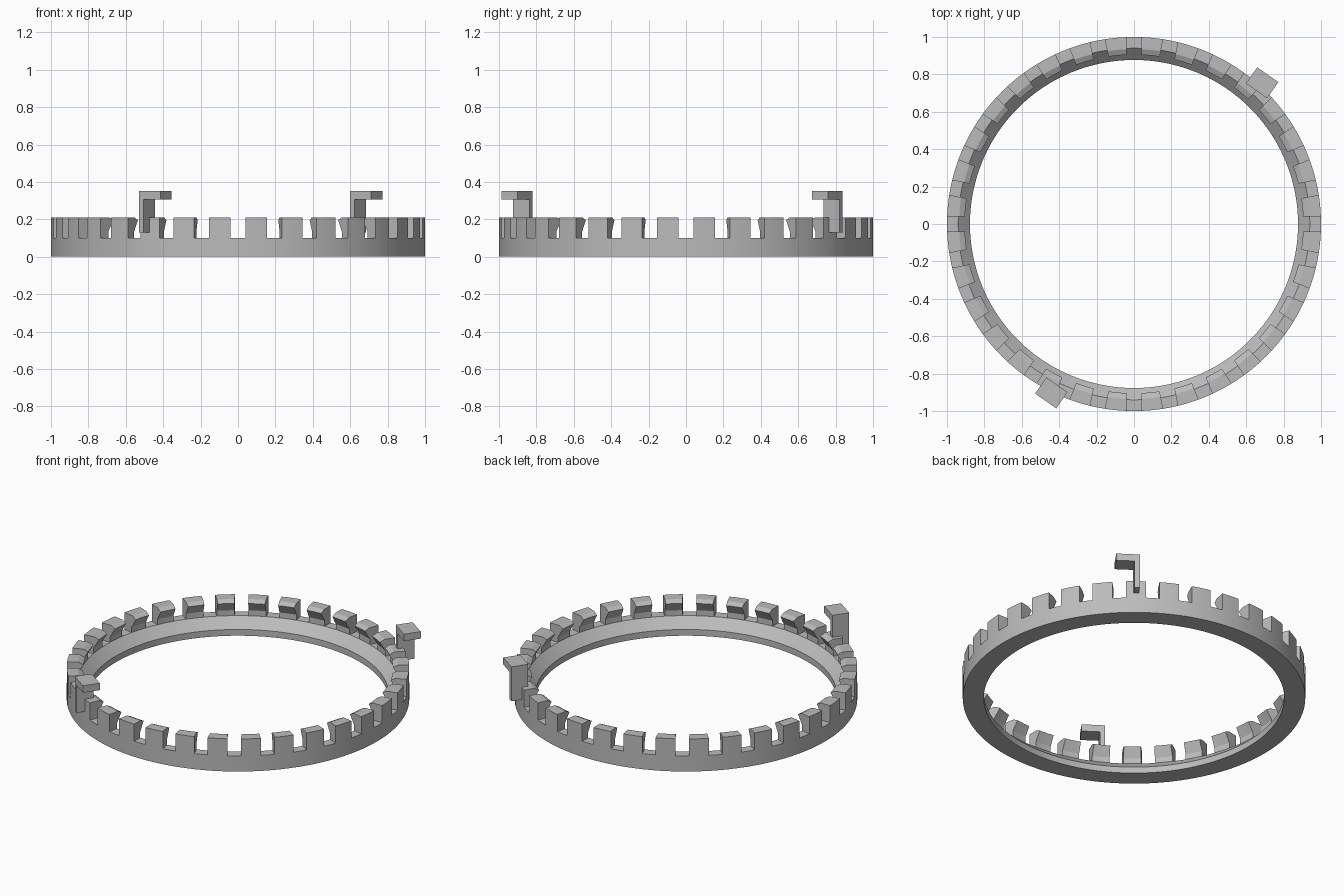
import bpy
import bmesh
from math import radians, tau, cos, sin
from mathutils import Matrix, Vector

cube = bpy.data.objects.get("Cube")
if cube:
    bpy.data.objects.remove(cube, do_unlink=True)

grey = bpy.data.materials.new("light_grey")
grey.use_nodes = True
colour = (0.5, 0.5, 0.5, 1)
grey.diffuse_color = colour
grey.node_tree.nodes["Principled BSDF"].inputs["Base Color"].default_value = colour


def make_object(name, bm):
    bmesh.ops.recalc_face_normals(bm, faces=bm.faces)
    mesh = bpy.data.meshes.new(name)
    bm.to_mesh(mesh)
    bm.free()
    mesh.materials.append(grey)
    obj = bpy.data.objects.new(name, mesh)
    bpy.context.collection.objects.link(obj)
    return obj


def add_box(bm, size, centre, turn):
    """Box sized and placed in a local frame, then moved by a matrix."""
    bmesh.ops.create_cube(bm, size=1, matrix=turn
                          @ Matrix.Translation(centre)
                          @ Matrix.Diagonal((*size, 1)))


# Ring: lathed section with a sloped inner lip and an undercut snap bead
SEGMENTS = 192
section = [(0.877, 0), (1, 0), (1, 0.21), (0.935, 0.21), (0.905, 0.195),
           (0.94, 0.135), (0.94, 0.1), (0.877, 0.04)]
bm = bmesh.new()
loops = []
for i in range(SEGMENTS):
    a = tau * i / SEGMENTS
    loops.append([bm.verts.new((r * cos(a), r * sin(a), z)) for r, z in section])
for i, loop in enumerate(loops):
    nxt = loops[(i + 1) % SEGMENTS]
    for j in range(len(section)):
        k = (j + 1) % len(section)
        bm.faces.new((loop[j], nxt[j], nxt[k], loop[k]))
ring = make_object("toothed_ring", bm)

# Slots between the teeth
TEETH = 32
bm = bmesh.new()
for i in range(TEETH):
    add_box(bm, (0.25, 0.08, 0.2), (0.96, 0, 0.2),
            Matrix.Rotation(tau * i / TEETH, 4, "Z"))
cutter = make_object("slot_cutter", bm)
cutter.hide_render = True

cut = ring.modifiers.new("slots", "BOOLEAN")
cut.operation = "DIFFERENCE"
cut.solver = "EXACT"
cut.object = cutter
bpy.ops.object.select_all(action="DESELECT")
bpy.context.view_layer.objects.active = ring
ring.select_set(True)
bpy.ops.object.modifier_apply(modifier=cut.name)
bpy.data.objects.remove(cutter, do_unlink=True)
bpy.ops.object.shade_smooth_by_angle(angle=radians(20))

# Two hooks: a thin upright against the rim with a flat arm on top
LENGTH, WIDTH, THICK = 0.138, 0.105, 0.03
for name, spot in (("front_hook", (-0.442, -0.903, 0)),
                   ("back_hook", (0.685, 0.755, 0))):
    place = Matrix.Translation(Vector(spot)) @ Matrix.Rotation(radians(-35), 4, "Z")
    bm = bmesh.new()
    add_box(bm, (LENGTH, WIDTH, 0.045), (0, 0, 0.3295), place)
    add_box(bm, (THICK, WIDTH, 0.18), ((THICK - LENGTH) / 2, 0, 0.22), place)
    make_object(name, bm)
